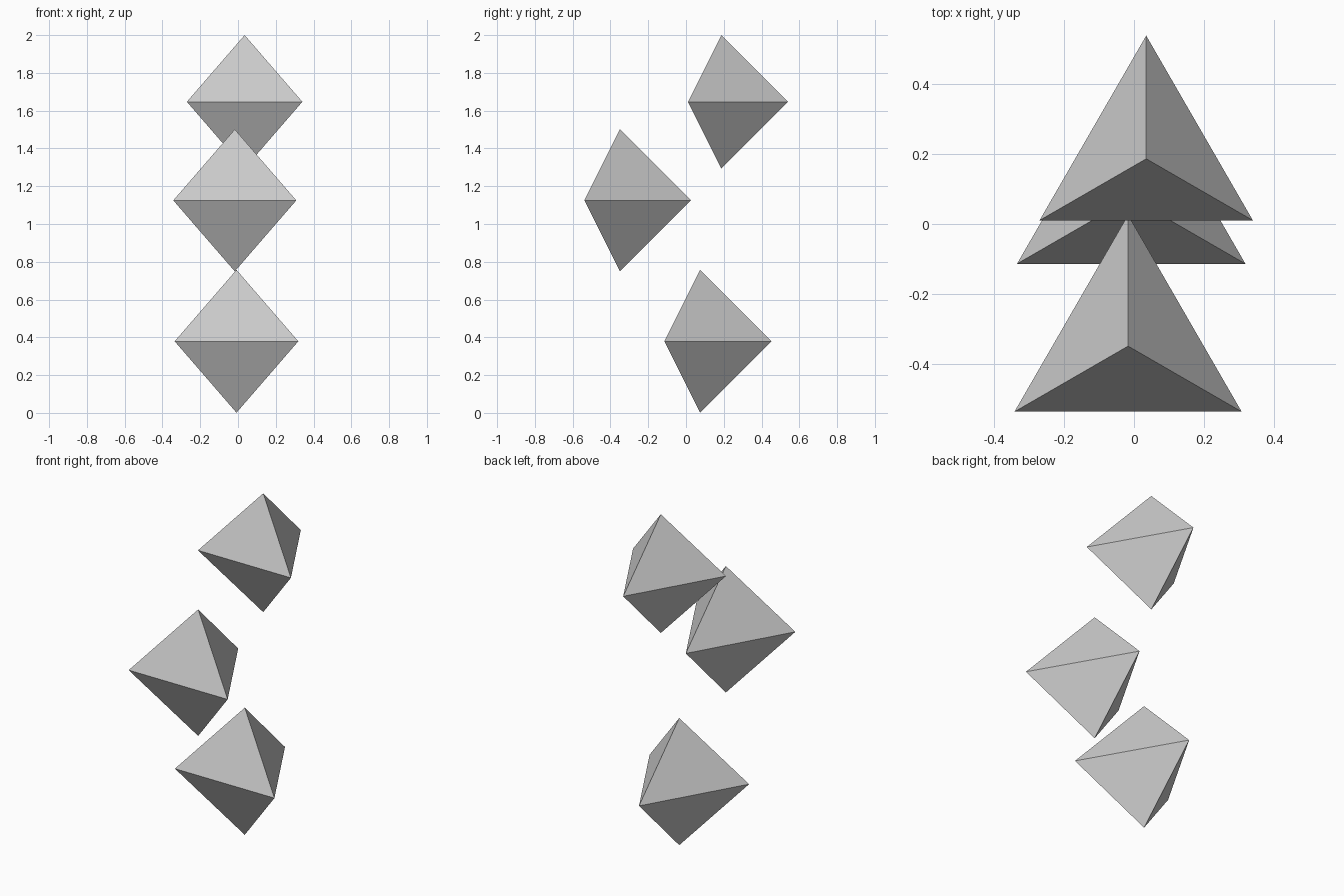
import bpy
import bmesh
from math import cos, sin, pi

cube = bpy.data.objects.get("Cube")
if cube:
    bpy.data.objects.remove(cube, do_unlink=True)

# Single light grey finish
grey = bpy.data.materials.new("light_grey")
grey.use_nodes = True
colour = (0.59, 0.59, 0.59, 1)
grey.diffuse_color = colour
grey.node_tree.nodes["Principled BSDF"].inputs["Base Color"].default_value = colour


def crystal(name, centre, radius):
    """Three-sided double pyramid with one corner pointing to the back."""
    bm = bmesh.new()
    ring = [bm.verts.new((radius * cos(pi / 2 + i * 2 * pi / 3),
                          radius * sin(pi / 2 + i * 2 * pi / 3), 0))
            for i in range(3)]
    top = bm.verts.new((0, 0, radius))
    bottom = bm.verts.new((0, 0, -radius))
    for i in range(3):
        a, b = ring[i], ring[(i + 1) % 3]
        bm.faces.new((a, b, top))
        bm.faces.new((b, a, bottom))
    mesh = bpy.data.meshes.new(name)
    bm.to_mesh(mesh)
    bm.free()
    mesh.materials.append(grey)
    obj = bpy.data.objects.new(name, mesh)
    obj.location = centre
    bpy.context.collection.objects.link(obj)


# Three floating crystals, stacked and staggered front to back
crystal("lower_crystal", (-0.008, 0.075, 0.379), 0.378)
crystal("middle_crystal", (-0.017, -0.35, 1.125), 0.376)
crystal("upper_crystal", (0.035, 0.187, 1.647), 0.353)
